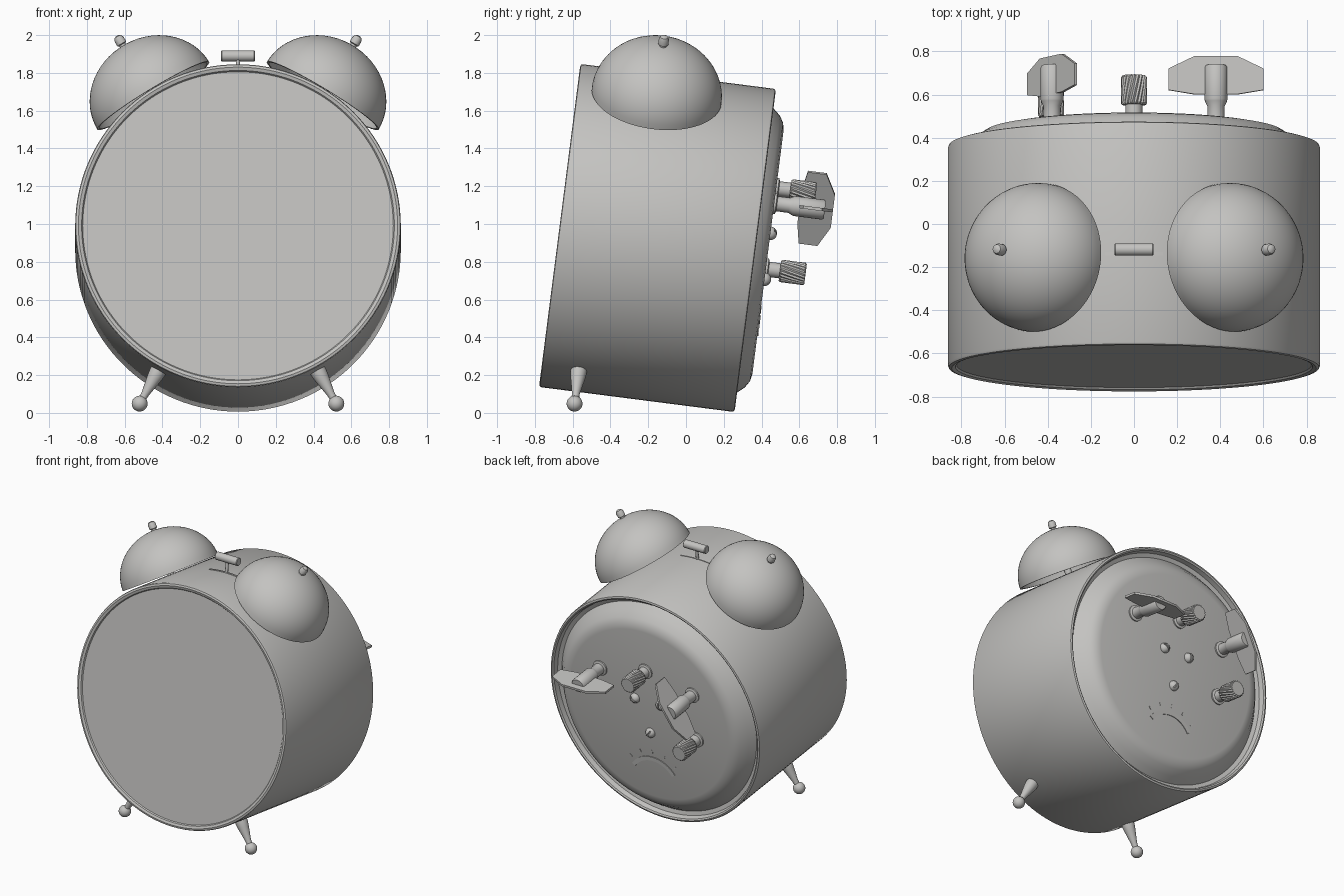
import bpy, bmesh, math
from mathutils import Matrix, Vector

cube = bpy.data.objects.get("Cube")
if cube:
    bpy.data.objects.remove(cube, do_unlink=True)

TILT = math.radians(-7.3)
FRAME = Matrix.Translation((0, -0.151, 0.926)) @ Matrix.Rotation(TILT, 4, 'X')
BACK = Vector((0, 1, 0))
PANEL = 0.59          # depth of the flat rear panel
RADIUS = 0.862        # case radius

grey = bpy.data.materials.new("warm_grey")
grey.use_nodes = True
colour = (0.55, 0.545, 0.53, 1)
grey.diffuse_color = colour
grey.node_tree.nodes["Principled BSDF"].inputs["Base Color"].default_value = colour
made = []


def finish(name, bm):
    """Turn a bmesh in the tilted clock frame into an object."""
    bmesh.ops.remove_doubles(bm, verts=bm.verts, dist=0.00005)
    bmesh.ops.recalc_face_normals(bm, faces=bm.faces)
    mesh = bpy.data.meshes.new(name)
    bm.to_mesh(mesh)
    bm.free()
    mesh.transform(FRAME)
    mesh.materials.append(grey)
    obj = bpy.data.objects.new(name, mesh)
    bpy.context.scene.collection.objects.link(obj)
    made.append(obj)
    return obj


def lathe(name, profile, origin, axis, sides=32, rib=0.0, twist=0.0):
    """Spin (radius, height) points about an axis; optional twisted ribs."""
    bm = bmesh.new()
    turn = Vector(axis).to_track_quat('Z', 'Y')
    rings = []
    for r, h in profile:
        ring = []
        for i in range(sides):
            a = math.tau * i / sides + twist * h
            rr = r * (1 - rib * (i % 2))
            p = Vector((rr * math.cos(a), rr * math.sin(a), h))
            ring.append(bm.verts.new(Vector(origin) + turn @ p))
        rings.append(ring)
    for low, high in zip(rings, rings[1:]):
        for i in range(sides):
            j = (i + 1) % sides
            bm.faces.new((low[i], low[j], high[j], high[i]))
    return finish(name, bm)


def plate(name, outline, depth):
    """Extrude a flat outline along the depth vector."""
    bm = bmesh.new()
    face = bm.faces.new([bm.verts.new(p) for p in outline])
    out = bmesh.ops.extrude_face_region(bm, geom=[face])
    verts = [g for g in out["geom"] if isinstance(g, bmesh.types.BMVert)]
    bmesh.ops.translate(bm, verts=verts, vec=depth)
    return finish(name, bm)


def arc_band(inner, outer, half_angle, centre_z, y, steps=20):
    """Outline of an arched band facing the back."""
    angles = [half_angle * (2 * i / steps - 1) for i in range(steps + 1)]
    path = [(outer, a) for a in angles] + [(inner, a) for a in reversed(angles)]
    return [Vector((r * math.sin(a), y, centre_z + r * math.cos(a))) for r, a in path]


def dome(radius, height, steps=16):
    return [(radius * math.cos(math.pi / 2 * i / steps),
             height * math.sin(math.pi / 2 * i / steps)) for i in range(steps + 1)]


# Case: glass, front rim, drum, rear lip, groove and raised rear panel
lathe("case", [(0, -0.507), (0.822, -0.507), (0.828, -0.516), (0.845, -0.522),
               (0.858, -0.518), (RADIUS, -0.508), (RADIUS, 0.508), (0.858, 0.518),
               (0.846, 0.522), (0.836, 0.515), (0.828, 0.48), (0.80, 0.47),
               (0.765, 0.515), (0.725, 0.56), (0.69, 0.582), (0.65, PANEL), (0, PANEL)],
      (0, 0, 0), BACK, 128)

for side, label in ((1, "left"), (-1, "right")):
    # Bells with a hollow underside, post and finial
    axis = Vector((0.515 * side, 0, 0.857)).normalized()
    seat = axis * 0.871 + Vector((0, -0.10, 0))
    lathe(label + "_bell", dome(0.346, 0.31) + dome(0.332, 0.296)[::-1] + [(0.346, 0)],
          seat, axis, 64)
    lathe(label + "_bell_post", [(0, -0.03), (0.025, -0.03), (0.025, 0.3), (0, 0.3)],
          seat, axis, 16)
    lathe(label + "_bell_finial",
          [(0, 0.29), (0.018, 0.29), (0.018, 0.318), (0.027, 0.322), (0.027, 0.35),
           (0.021, 0.366), (0.010, 0.372), (0, 0.373)], seat, axis, 20)

    # Splayed front feet with ball tips
    down = Vector((0.49 * side, 0, -0.871)).normalized()
    ball = [(0.042 * math.sin(math.pi * i / 14), 1.062 - 0.042 * math.cos(math.pi * i / 14))
            for i in range(15)]
    lathe(label + "_foot", [(0, 0.84), (0.043, 0.84), (0.043, 0.875), (0.038, 0.91),
                            (0.021, 1.0), (0.019, 1.04), (0, 1.04)],
          (0, -0.324, 0), down, 28)
    lathe(label + "_foot_ball", ball, (0, -0.324, 0), down, 28)

# Hammer on a stem above its slot
lathe("hammer_head", [(0, -0.09), (0.026, -0.09), (0.029, -0.086), (0.029, 0.086),
                      (0.026, 0.09), (0, 0.09)], (0, -0.09, 0.96), (1, 0, 0), 24)
lathe("hammer_stem", [(0, 0.85), (0.011, 0.85), (0.011, 0.95), (0, 0.95)],
      (0, -0.095, 0), (0, 0, 1), 12)
plate("hammer_slot", arc_band(0.856, 0.866, 0.157, 0, -0.105), Vector((0, 0.016, 0)))

# Winding keys: flanged shaft, hub and winged blade
blade = [(-0.22, 0.745), (-0.1, 0.725), (0.1, 0.725), (0.22, 0.745),
         (0.22, 0.845), (0.1, 0.903), (-0.1, 0.903), (-0.22, 0.845)]
for x, angle, label in ((0.38, 0, "left"), (-0.38, 60, "right")):
    spot = Vector((x, 0, 0.26))
    lathe(label + "_key_shaft",
          [(0, 0.58), (0.056, 0.58), (0.056, 0.60), (0.04, 0.605), (0.04, 0.67),
           (0.05, 0.69), (0.053, 0.70), (0.053, 0.85), (0.047, 0.86), (0, 0.86)],
          spot, BACK, 24)
    a = math.radians(angle)
    along = Vector((math.cos(a), 0, math.sin(a)))
    thick = Vector((-math.sin(a), 0, math.cos(a))) * 0.016
    plate(label + "_key_blade",
          [spot + along * s + BACK * d - thick / 2 for s, d in blade], thick)

# Ribbed setting knobs
for x, z, label in ((0, 0.34, "upper"), (-0.385, -0.09, "lower")):
    lathe(label + "_knob_shaft", [(0, 0.58), (0.056, 0.58), (0.056, 0.60), (0.04, 0.605),
                                  (0.04, 0.68), (0, 0.68)], (x, 0, z), BACK, 24)
    lathe(label + "_knob_grip", [(0, 0.665), (0.054, 0.665), (0.06, 0.672), (0.06, 0.74),
                                 (0.06, 0.795), (0.054, 0.802), (0, 0.802)],
          (x, 0, z), BACK, 40, 0.1, 4)

# Three slotted screws
for n, (x, z) in enumerate(((0.105, 0.1), (-0.105, 0.1), (0, -0.145)), 1):
    screw = lathe(f"screw_{n}", [(0, -0.01), (0.036, -0.01)] + dome(0.036, 0.035, 8),
                  (x, PANEL, z), BACK, 24)
    a = 0.7 * n
    along = Vector((math.cos(a), 0, math.sin(a))) * 0.05
    across = Vector((-math.sin(a), 0, math.cos(a))) * 0.005
    mid = Vector((x, PANEL + 0.02, z))
    cutter = plate(f"screw_slot_cutter_{n}",
                   [mid + along + across, mid - along + across,
                    mid - along - across, mid + along - across], BACK * 0.04)
    made.remove(cutter)
    cutter.hide_render = cutter.hide_viewport = True
    cut = screw.modifiers.new("slot", 'BOOLEAN')
    cut.operation = 'DIFFERENCE'
    cut.object = cutter

# Regulator arc and its scale marks
plate("regulator_arc", arc_band(0.182, 0.212, 0.98, -0.55, PANEL - 0.004), BACK * 0.009)
for i in range(5):
    a = 0.4 * (i - 2)
    out = Vector((math.sin(a), 0, math.cos(a)))
    wide = Vector((math.cos(a), 0, -math.sin(a))) * 0.003
    base = Vector((0, PANEL - 0.003, -0.55))
    plate(f"scale_mark_{i + 1}",
          [base + out * 0.24 - wide, base + out * 0.24 + wide,
           base + out * 0.265 + wide, base + out * 0.265 - wide], BACK * 0.006)

# Smooth curved surfaces, keep hard edges
bpy.ops.object.select_all(action='DESELECT')
for obj in made:
    obj.select_set(True)
bpy.context.view_layer.objects.active = made[0]
bpy.ops.object.shade_smooth_by_angle(angle=math.radians(35))
